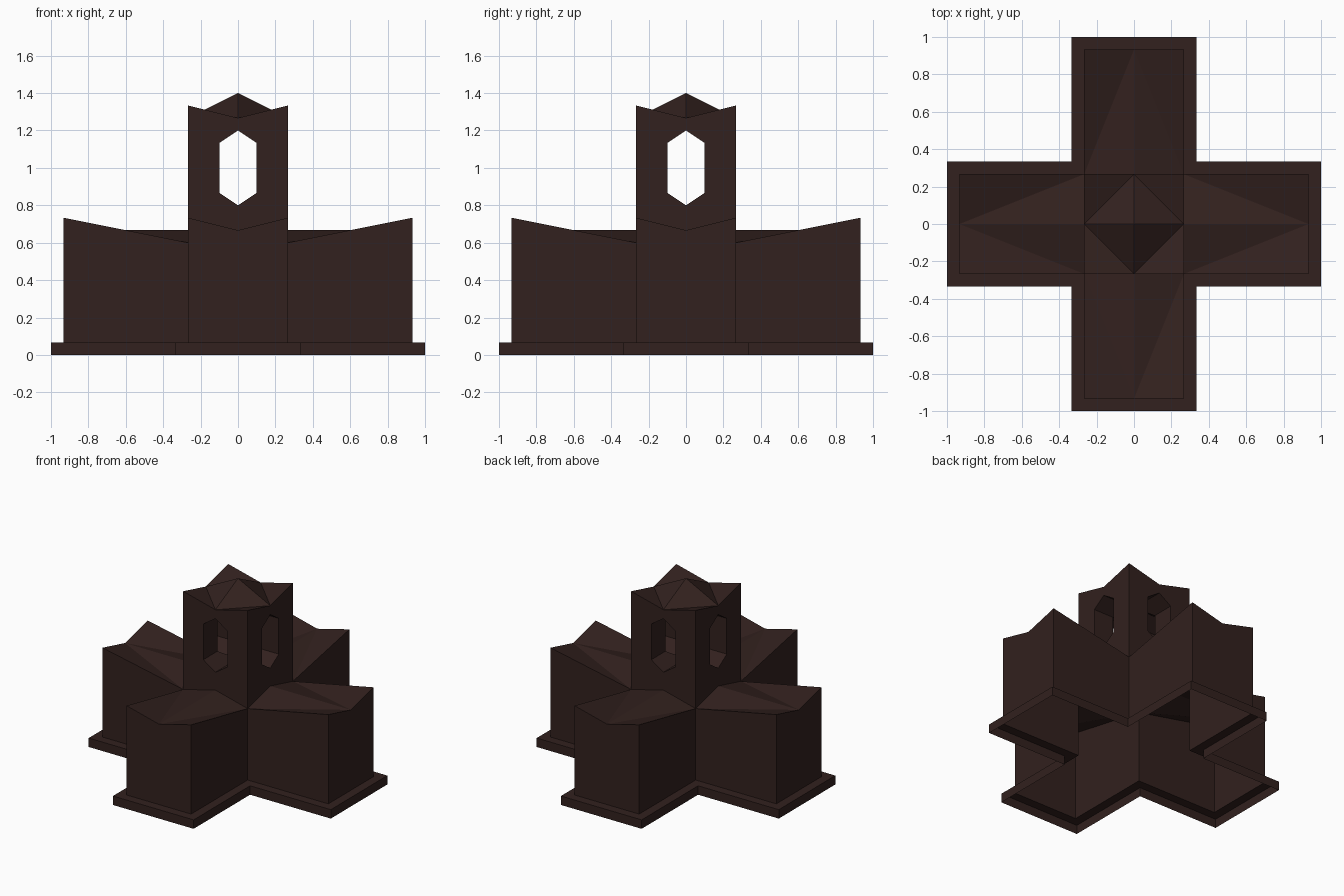
import bpy, bmesh
from mathutils import Matrix
from math import pi

if "Cube" in bpy.data.objects:
    bpy.data.objects.remove(bpy.data.objects["Cube"])

# Shared proportions (everything sits on a 1/15 module)
U = 1 / 15
W, L = 5 * U, 1.0          # plinth half width and reach
A, E = 4 * U, 14 * U       # wall half width and reach
T = U                      # plinth height
OUT, MID, LOW = 11 * U, 10 * U, 9 * U    # wing roof heights

mat = bpy.data.materials.new("dark_brown")
mat.diffuse_color = (0.032, 0.015, 0.013, 1)
mat.use_nodes = True
mat.node_tree.nodes["Principled BSDF"].inputs["Base Color"].default_value = mat.diffuse_color


def four_sided(name, half_faces):
    """Mirror half of the front side across x, then repeat it on all four sides."""
    bm = bmesh.new()
    for k in range(4):
        rot = Matrix.Rotation(k * pi / 2, 3, 'Z')
        for sx in (1, -1):
            for face in half_faces:
                m = rot @ Matrix.Diagonal((sx, 1, 1))
                pts = [m @ Matrix.Translation(p).translation for p in face]
                if sx < 0:
                    pts.reverse()
                bm.faces.new([bm.verts.new(p) for p in pts])
    bmesh.ops.remove_doubles(bm, verts=bm.verts, dist=1e-4)
    me = bpy.data.meshes.new(name)
    bm.to_mesh(me)
    bm.free()
    me.materials.append(mat)
    ob = bpy.data.objects.new(name, me)
    bpy.context.collection.objects.link(ob)
    return ob


# Cross-shaped plinth, open underneath, with a ledge round the walls
four_sided("plinth", [
    [(0, -L, 0), (W, -L, 0), (W, -L, T), (0, -L, T)],
    [(W, -L, 0), (W, -W, 0), (W, -W, T), (W, -L, T)],
    [(0, -L, T), (W, -L, T), (A, -E, T), (0, -E, T)],
    [(W, -L, T), (W, -W, T), (A, -A, T), (A, -E, T)],
])

# Four wings: notched end wall, side wall and folded roof
four_sided("wings", [
    [(0, -E, T), (A, -E, T), (A, -E, OUT), (0, -E, MID)],
    [(A, -E, T), (A, -A, T), (A, -A, LOW), (A, -E, OUT)],
    [(0, -E, MID), (A, -E, OUT), (A, -A, LOW)],
    [(0, -E, MID), (A, -A, LOW), (0, -A, MID)],
])

# Tower walls with six-sided windows cut through in both directions
H = 0.1                                   # window half width
Z0, Z1, Z2, Z3 = 0.8, 13 * U, 17 * U, 1.2   # window heights
EAVE, CORNER, PEAK = 19 * U, 20 * U, 1.4
four_sided("tower", [
    [(0, -A, MID), (A, -A, LOW), (A, -A, CORNER), (0, -A, EAVE),
     (0, -A, Z3), (H, -A, Z2), (H, -A, Z1), (0, -A, Z0)],
    [(H, -A, Z1), (H, -A, Z2), (H, -H, Z2), (H, -H, Z1)],
    [(0, -A, Z0), (H, -A, Z1), (H, -H, Z1), (0, 0, Z0)],
    [(0, -A, Z3), (0, 0, Z3), (H, -H, Z2), (H, -A, Z2)],
])

# Tower roof: central pyramid with raised corners
four_sided("tower_roof", [
    [(0, -A, EAVE), (A, -A, CORNER), (A / 2, -A / 2, EAVE)],
    [(0, -A, EAVE), (A / 2, -A / 2, EAVE), (0, 0, PEAK)],
])
